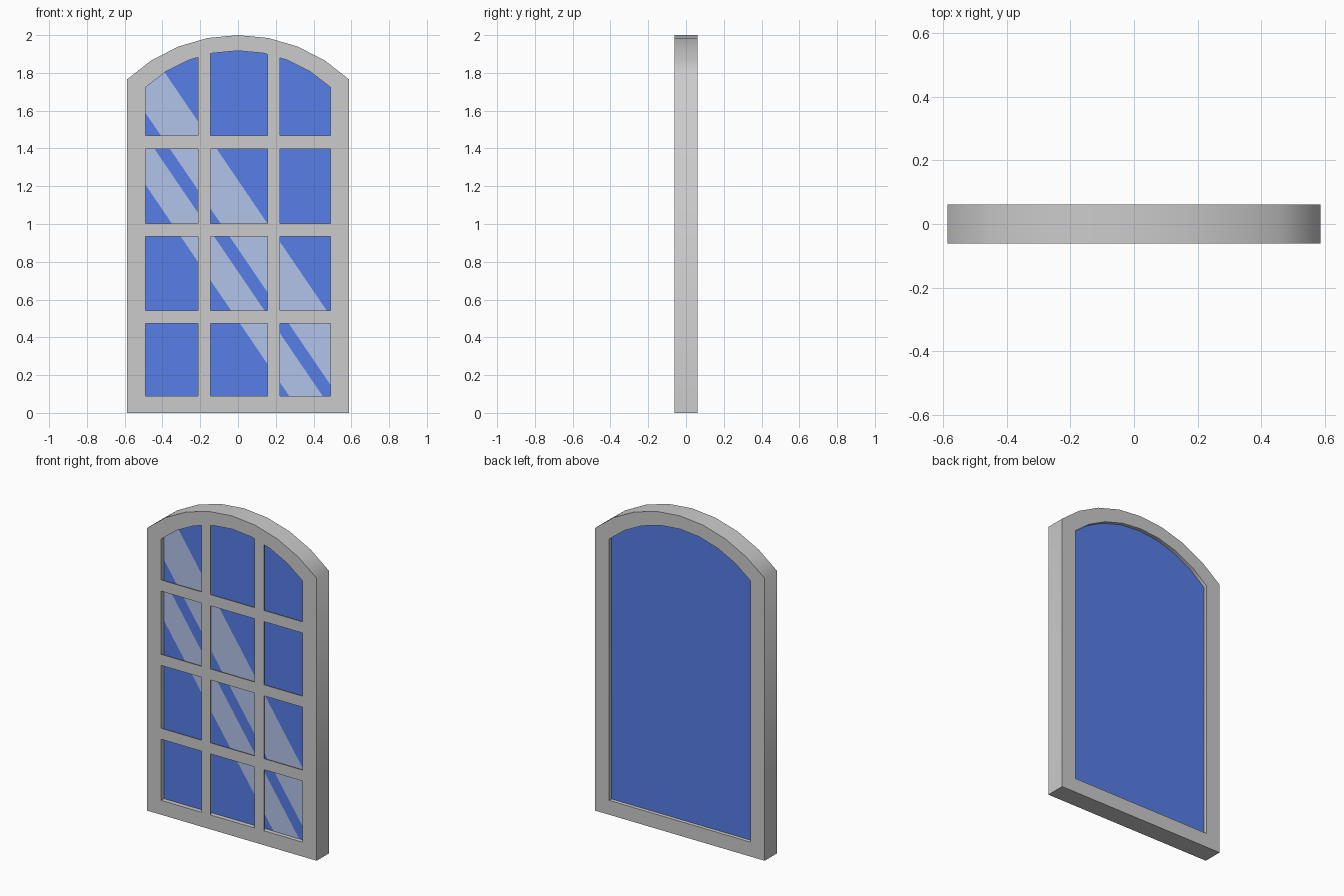
import bpy, bmesh, math

if "Cube" in bpy.data.objects:
    bpy.data.objects.remove(bpy.data.objects["Cube"])

FRONT, BACK = -0.061, 0.061
GLASS_FRONT, GLASS_BACK = -0.033, 0.038


def outline(half, bottom, spring, top, n=8):
    """Arched outline in x/z: two bottom corners, then the arc from right to left."""
    rise = top - spring
    r = (half * half + rise * rise) / (2 * rise)
    a = math.asin(half / r)
    arc = []
    for i in range(n + 1):
        t = a - 2 * a * i / n
        arc.append((r * math.sin(t), top - r + r * math.cos(t)))
    return [(-half, bottom), (half, bottom)] + arc


def material(name, rgb):
    m = bpy.data.materials.new(name)
    m.diffuse_color = (*rgb, 1)
    m.use_nodes = True
    m.node_tree.nodes["Principled BSDF"].inputs["Base Color"].default_value = m.diffuse_color
    return m


def plate(name, polys, y0, y1=None, mat=None, smooth=False, cuts=()):
    """Flat polygons in x/z at y0, clipped by planes and extruded to y1."""
    bm = bmesh.new()
    for p in polys:
        bm.faces.new([bm.verts.new((x, y0, z)) for x, z in p])
    bmesh.ops.remove_doubles(bm, verts=bm.verts, dist=1e-4)
    for co, no in cuts:
        bmesh.ops.bisect_plane(bm, geom=bm.verts[:] + bm.edges[:] + bm.faces[:],
                               plane_co=co, plane_no=no, clear_outer=True)
    if y1 is not None:
        ext = bmesh.ops.extrude_face_region(bm, geom=bm.faces[:], use_keep_orig=True)
        moved = [g for g in ext["geom"] if isinstance(g, bmesh.types.BMVert)]
        bmesh.ops.translate(bm, verts=moved, vec=(0, y1 - y0, 0))
        bmesh.ops.recalc_face_normals(bm, faces=bm.faces)
    me = bpy.data.meshes.new(name)
    bm.to_mesh(me)
    bm.free()
    ob = bpy.data.objects.new(name, me)
    bpy.context.collection.objects.link(ob)
    if mat:
        me.materials.append(mat)
    if smooth:
        bpy.ops.object.select_all(action='DESELECT')
        ob.select_set(True)
        bpy.context.view_layer.objects.active = ob
        bpy.ops.object.shade_smooth_by_angle(angle=math.radians(60))
    return ob


outer = outline(0.587, 0.0, 1.766, 2.0)
inner = outline(0.489, 0.09, 1.724, 1.917)

# Arched frame: ring of quads between the two outlines
n = len(outer)
ring = [(outer[i], outer[(i + 1) % n], inner[(i + 1) % n], inner[i]) for i in range(n)]
plate("frame", ring, FRONT, BACK, smooth=True)

# Glass pane
plate("glass", [inner], GLASS_FRONT, GLASS_BACK, material("blue_glass", (0.095, 0.21, 0.8)))

# Diagonal reflections: glass outline clipped between sloping lines z = c - slope * x
slope = 1.47
glare = material("pale_reflection", (0.45, 0.55, 0.83))
for name, hi, lo in (("wide_reflection", 1.232, 0.868), ("narrow_reflection", 0.748, 0.488)):
    plate(name, [inner], GLASS_FRONT - 0.002, mat=glare,
          cuts=[((0, 0, hi), (slope, 0, 1)), ((0, 0, lo), (-slope, 0, -1))])


# Thin glazing bars flush with the front; odd rows and columns of the grid are bars
def arch_z(x):
    arc = inner[2:]
    for (xa, za), (xb, zb) in zip(arc, arc[1:]):
        if xb <= x <= xa:
            return za + (zb - za) * (x - xa) / (xb - xa)


xs = [-0.489, -0.211, -0.146, 0.157, 0.223, 0.489]
zs = [0.09, 0.472, 0.541, 0.934, 1.003, 1.398, 1.468, None]
cells = []
for i in range(len(xs) - 1):
    for j in range(len(zs) - 1):
        if i % 2 or j % 2:
            a, b, z0, z1 = xs[i], xs[i + 1], zs[j], zs[j + 1]
            cells.append([(a, z0), (b, z0), (b, z1 or arch_z(b)), (a, z1 or arch_z(a))])
plate("glazing_bars", cells, FRONT, FRONT + 0.004)
